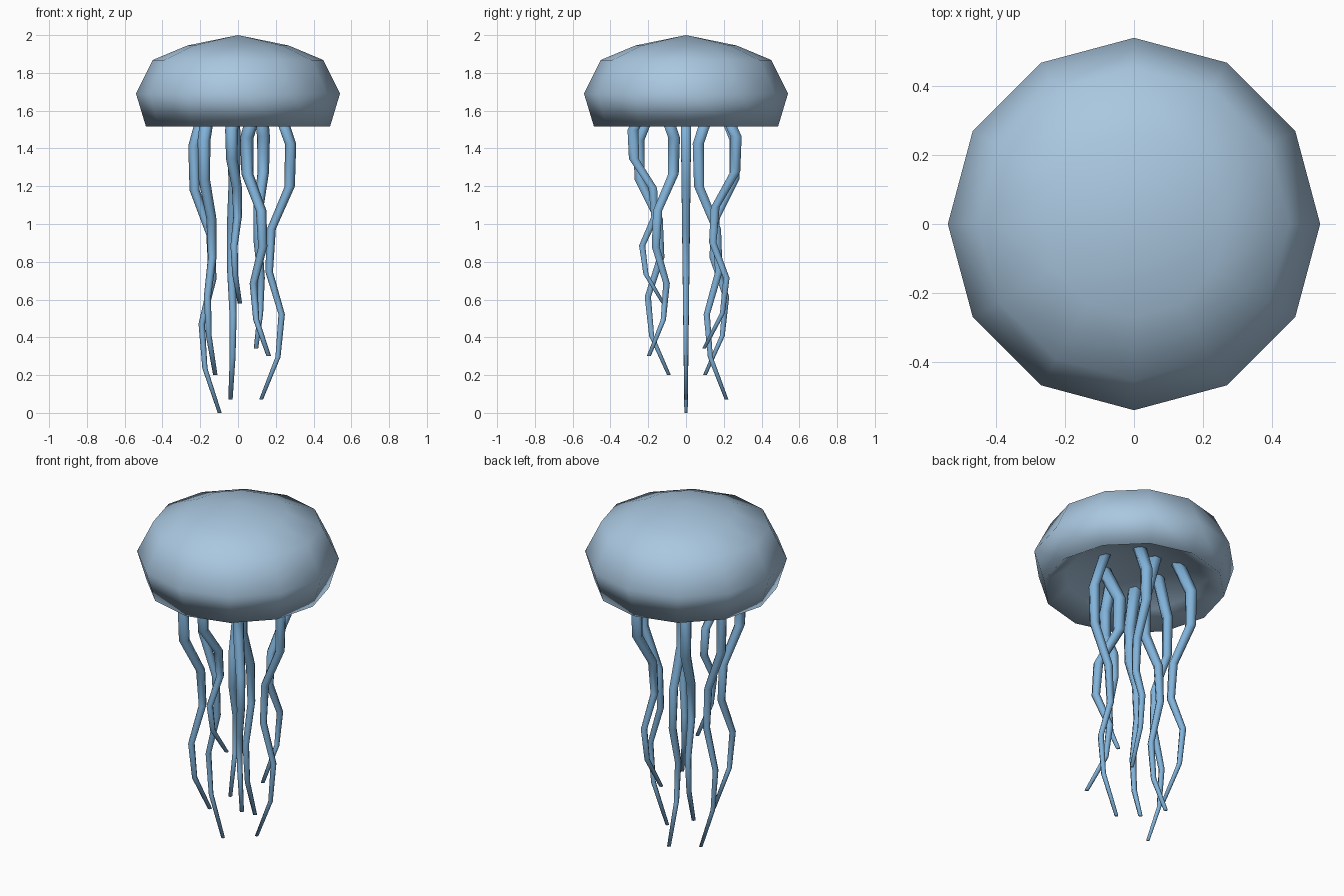
import bpy, bmesh, math

if "Cube" in bpy.data.objects:
    bpy.data.objects.remove(bpy.data.objects["Cube"])


def material(name, rgb):
    m = bpy.data.materials.new(name)
    m.diffuse_color = (*rgb, 1)
    m.use_nodes = True
    m.node_tree.nodes["Principled BSDF"].inputs["Base Color"].default_value = m.diffuse_color
    return m


bell_mat = material("pale blue bell", (0.40, 0.57, 0.74))
tentacle_mat = material("sky blue tentacle", (0.22, 0.45, 0.70))


def finish(bm, name, mat):
    bmesh.ops.recalc_face_normals(bm, faces=bm.faces)
    mesh = bpy.data.meshes.new(name)
    bm.to_mesh(mesh)
    bm.free()
    mesh.materials.append(mat)
    mesh.shade_smooth()
    obj = bpy.data.objects.new(name, mesh)
    bpy.context.collection.objects.link(obj)
    return obj


def ring(bm, cx, cy, z, r, n):
    return [bm.verts.new((cx + r * math.cos(math.tau * i / n),
                          cy + r * math.sin(math.tau * i / n), z)) for i in range(n)]


def bridge(bm, rings):
    for a, b in zip(rings, rings[1:]):
        n = len(a)
        for i in range(n):
            j = (i + 1) % n
            bm.faces.new((a[i], a[j], b[j], b[i]))


# Bell: twelve-sided dome with a shallow hollow underneath
SIDES = 12
profile = [(0.268, 1.945), (0.452, 1.868), (0.54, 1.69), (0.487, 1.515),
           (0.37, 1.59), (0.20, 1.64)]
bm = bmesh.new()
rings = [ring(bm, 0, 0, z, r, SIDES) for r, z in profile]
bridge(bm, rings)
for loop, z in ((rings[0], 2.0), (rings[-1], 1.66)):
    tip = bm.verts.new((0, 0, z))
    for i in range(SIDES):
        bm.faces.new((loop[i], loop[(i + 1) % SIDES], tip))
finish(bm, "bell", bell_mat)

# Tentacles: one shared wave, each swinging along its own direction
WAVE = [0.0, 1.0, 0.95, -0.3, -0.45, 0.4, 0.15, -1.0]
TOP = 1.65
# base x, base y, swing x, swing y, tip height, top radius
tentacles = [
    (0.200, 0.00, 0.078, 0.00, 0.07, 0.032),
    (0.115, 0.18, 0.020, 0.085, 0.34, 0.036),
    (-0.030, 0.14, 0.010, -0.075, 0.07, 0.036),
    (-0.150, 0.18, -0.030, 0.080, 0.20, 0.036),
    (-0.165, 0.00, -0.068, 0.00, 0.00, 0.032),
    (-0.150, -0.17, -0.030, -0.080, 0.20, 0.036),
    (-0.012, -0.20, -0.022, -0.080, 0.58, 0.036),
    (0.105, -0.13, -0.058, 0.067, 0.30, 0.038),
]
for k, (bx, by, wx, wy, tip_z, rad) in enumerate(tentacles):
    bm = bmesh.new()
    rings = []
    for i, w in enumerate(WAVE):
        t = i / (len(WAVE) - 1)
        r = rad * (1.05 - 0.73 * t)
        rings.append(ring(bm, bx + wx * w, by + wy * w, TOP + (tip_z - TOP) * t, r, 6))
    bridge(bm, rings)
    bm.faces.new(rings[0])
    bm.faces.new(rings[-1])
    finish(bm, f"tentacle_{k + 1}", tentacle_mat)
